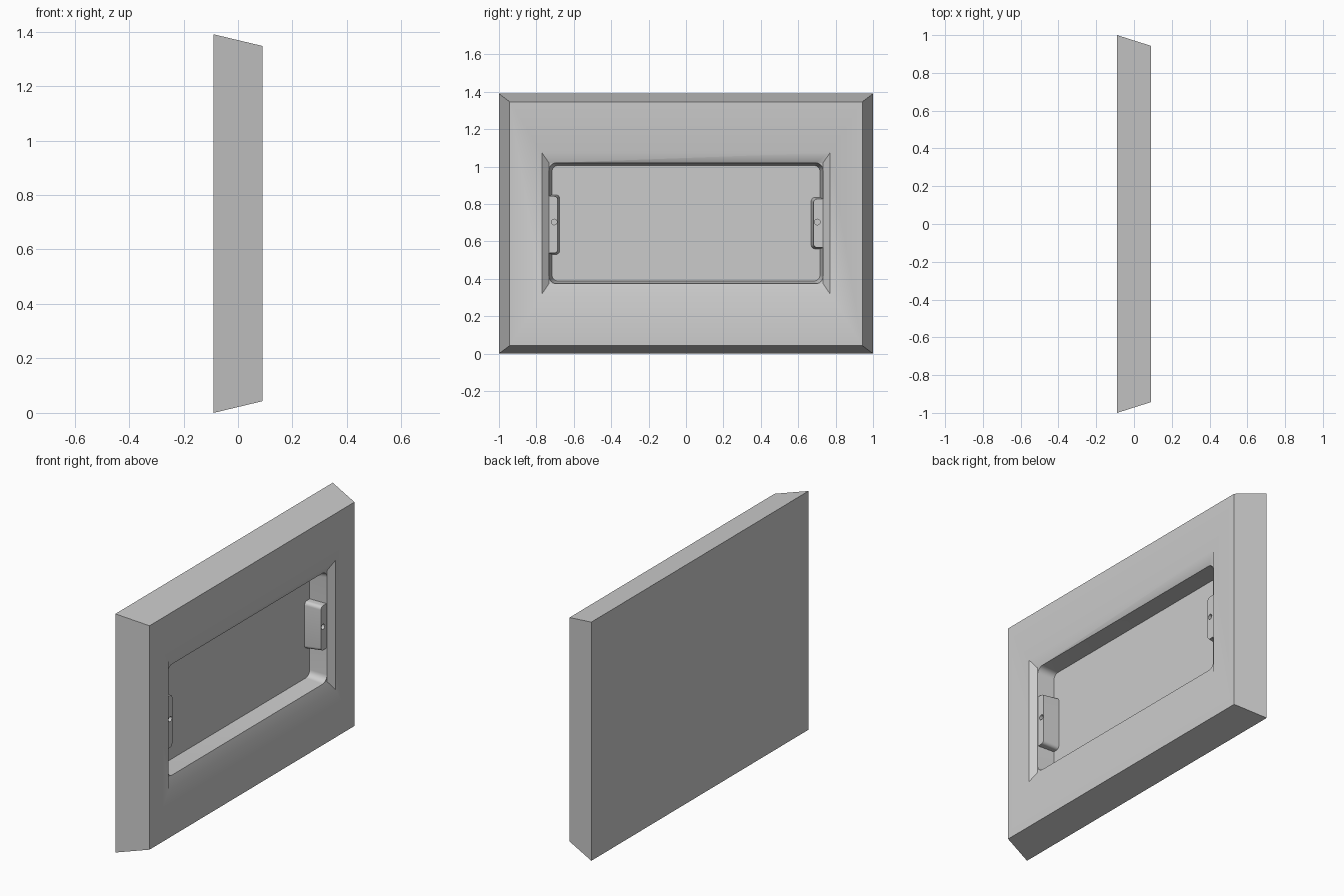
import bpy, bmesh, math

if "Cube" in bpy.data.objects:
    bpy.data.objects.remove(bpy.data.objects["Cube"])


def rect(y0, y1, z0, z1, r=0.0, seg=6):
    """Rectangle outline in the YZ plane, with optional rounded corners."""
    if r == 0:
        return [(y0, z0), (y1, z0), (y1, z1), (y0, z1)]
    pts = []
    centres = [(y0 + r, z0 + r), (y1 - r, z0 + r), (y1 - r, z1 - r), (y0 + r, z1 - r)]
    for k, (cy, cz) in enumerate(centres):
        for i in range(seg + 1):
            a = math.pi + (k + i / seg) * math.pi / 2
            pts.append((cy + r * math.cos(a), cz + r * math.sin(a)))
    return pts


def circle(cy, cz, r, n=20):
    return [(cy + r * math.cos(2 * math.pi * i / n),
             cz + r * math.sin(2 * math.pi * i / n)) for i in range(n)]


def loft(name, x0, outline0, x1, outline1):
    """Closed solid between two matching outlines at x0 and x1."""
    bm = bmesh.new()
    a = [bm.verts.new((x0, y, z)) for y, z in outline0]
    b = [bm.verts.new((x1, y, z)) for y, z in outline1]
    n = len(a)
    bm.faces.new(a)
    bm.faces.new(b)
    for i in range(n):
        j = (i + 1) % n
        bm.faces.new((a[i], a[j], b[j], b[i]))
    bmesh.ops.recalc_face_normals(bm, faces=bm.faces)
    me = bpy.data.meshes.new(name)
    bm.to_mesh(me)
    bm.free()
    ob = bpy.data.objects.new(name, me)
    bpy.context.collection.objects.link(ob)
    return ob


def cut(target, cutter):
    """Subtract the cutter from the target and remove the cutter."""
    cutter.hide_render = True
    bpy.context.view_layer.objects.active = target
    mod = target.modifiers.new("cut", 'BOOLEAN')
    mod.operation = 'DIFFERENCE'
    mod.solver = 'EXACT'
    mod.object = cutter
    bpy.ops.object.modifier_apply(modifier=mod.name)
    bpy.data.objects.remove(cutter, do_unlink=True)


def smooth(ob):
    bpy.ops.object.select_all(action='DESELECT')
    ob.select_set(True)
    bpy.context.view_layer.objects.active = ob
    bpy.ops.object.shade_smooth_by_angle(angle=math.radians(30))


FRONT, BACK, FLOOR = 0.09, -0.09, -0.04

# Tapered panel
panel = loft("panel", BACK, rect(-1, 1, 0, 1.39),
             FRONT, rect(-0.943, 0.943, 0.043, 1.347))

# Chamfered rim around the opening
cut(panel, loft("rim_cutter", 0.06, rect(-0.733, 0.733, 0.374, 1.02),
                0.12, rect(-0.807, 0.807, 0.266, 1.13)))

# Drafted, round-cornered recess
cut(panel, loft("recess_cutter", FLOOR, rect(-0.717, 0.717, 0.388, 1.007, 0.035),
                0.075, rect(-0.735, 0.735, 0.372, 1.022, 0.04)))
smooth(panel)

# Screw tabs at both ends: outer y, floor edge y, top edge y, z range, hole y
TAB_TOP = 0.057
for name, side, y_floor, y_top, z0, z1, y_hole in (
        ("left_screw_tab", -1, 0.674, 0.686, 0.53, 0.85, 0.705),
        ("right_screw_tab", 1, 0.668, 0.682, 0.56, 0.836, 0.702)):
    def outline(y, inset):
        lo, hi = sorted((side * y, side * 0.765))
        return rect(lo, hi, z0 + inset, z1 - inset, 0.02)
    tab = loft(name, FLOOR - 0.01, outline(y_floor, 0), TAB_TOP, outline(y_top, 0.008))
    hole = circle(side * y_hole, 0.704, 0.015)
    cut(tab, loft("hole_cutter", 0.0, hole, 0.1, hole))
    smooth(tab)
